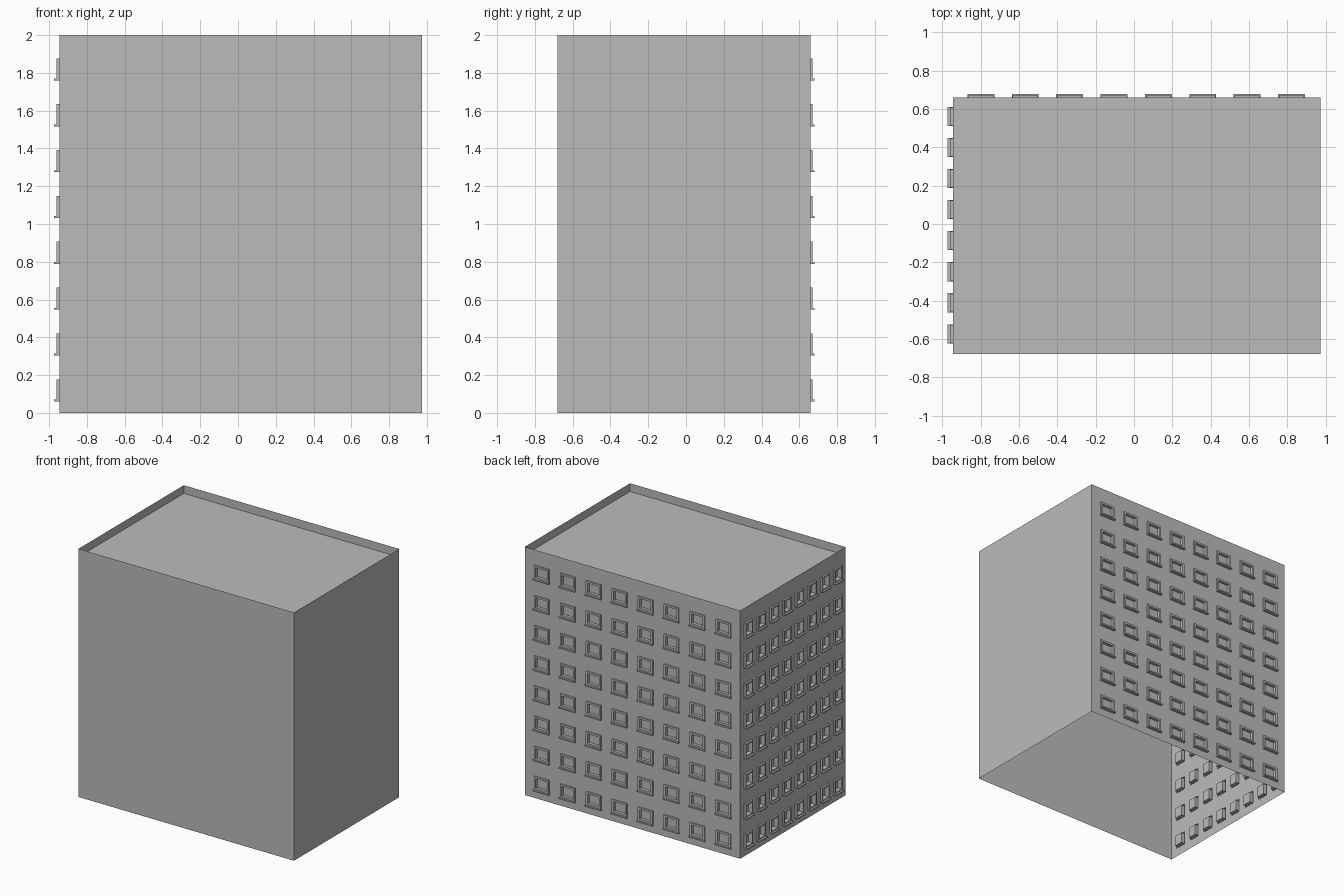
import bpy
import bmesh
from math import pi
from mathutils import Matrix, Vector

cube = bpy.data.objects.get("Cube")
if cube:
    bpy.data.objects.remove(cube, do_unlink=True)

X0, X1, Y0, Y1, H = -0.945, 0.975, -0.68, 0.66, 2.0
RIM, ROOF_DROP = 0.088, 0.066
FLOORS, FLOOR_STEP, FRAME_Z, FRAME_H = 8, 0.2427, 0.07, 0.108

grey = bpy.data.materials.new("concrete_grey")
grey.use_nodes = True
grey.diffuse_color = (0.5, 0.5, 0.5, 1)
grey.node_tree.nodes["Principled BSDF"].inputs["Base Color"].default_value = (0.5, 0.5, 0.5, 1)


def finish(name, bm):
    mesh = bpy.data.meshes.new(name)
    bm.to_mesh(mesh)
    bm.free()
    mesh.materials.append(grey)
    bpy.context.collection.objects.link(bpy.data.objects.new(name, mesh))


def plain_wall(name, a, b):
    bm = bmesh.new()
    bm.faces.new([bm.verts.new(p) for p in ((*a, 0), (*b, 0), (*b, H), (*a, H))])
    finish(name, bm)


def push(bm, face, offset):
    """Extrude one face and return the moved cap."""
    region = bmesh.ops.extrude_face_region(bm, geom=[face])["geom"]
    bmesh.ops.translate(bm, vec=offset, verts=[g for g in region if isinstance(g, bmesh.types.BMVert)])
    bmesh.ops.delete(bm, geom=[face], context='FACES_ONLY')
    return next(g for g in region if isinstance(g, bmesh.types.BMFace))


def window_wall(name, turn, u0, u1, depth_at, first, step, width, sill_out):
    """Wall facing -y in local space, with a grid of framed windows, then turned."""
    frame_out, recess = sill_out * 0.5, sill_out * 0.7
    bar, frame_w = width * 0.11, width * 0.94
    centres = [first + i * step for i in range(8)]
    us = [u0] + [c + s * frame_w / 2 for c in centres for s in (-1, 1)] + [u1]
    vs = [0] + [FRAME_Z + i * FLOOR_STEP + h for i in range(FLOORS) for h in (0, FRAME_H)] + [H]

    # Wall sheet divided along the window edges
    bm = bmesh.new()
    grid = [[bm.verts.new((u, depth_at, v)) for u in us] for v in vs]
    cells = []
    for j in range(len(vs) - 1):
        for i in range(len(us) - 1):
            face = bm.faces.new((grid[j][i], grid[j][i + 1], grid[j + 1][i + 1], grid[j + 1][i]))
            if i % 2 and j % 2:
                cells.append(face)

    # Raised frame with a recessed pane
    for cell in cells:
        cap = push(bm, cell, Vector((0, -frame_out, 0)))
        bmesh.ops.inset_region(bm, faces=[cap], thickness=bar, use_even_offset=True)
        push(bm, cap, Vector((0, frame_out + recess, 0)))

    # Projecting sill below each window
    for c in centres:
        for f in range(FLOORS):
            z = FRAME_Z + f * FLOOR_STEP - 0.004
            place = Matrix.Translation((c, depth_at - sill_out / 2, z))
            bmesh.ops.create_cube(bm, size=1, matrix=place @ Matrix.Diagonal((width, sill_out, 0.01, 1)))

    bm.transform(Matrix.Rotation(turn, 4, 'Z'))
    finish(name, bm)


# Blank front and left walls; the underside stays open
plain_wall("front_wall", (X0, Y0), (X1, Y0))
plain_wall("left_wall", (X1, Y0), (X1, Y1))

# Windowed back and right walls
window_wall("back_window_wall", pi, -X1, -X0, -Y1, -0.822, 0.2316, 0.14, 0.02)
window_wall("right_window_wall", -pi / 2, -Y1, -Y0, X0, -0.562, 0.1622, 0.10, 0.03)

# Parapet rim and sunken roof
bm = bmesh.new()
top = bm.faces.new([bm.verts.new((x, y, H)) for x, y in ((X0, Y0), (X1, Y0), (X1, Y1), (X0, Y1))])
bmesh.ops.inset_region(bm, faces=[top], thickness=RIM, use_even_offset=True, use_boundary=True)
push(bm, top, Vector((0, 0, -ROOF_DROP)))
finish("parapet_roof", bm)
